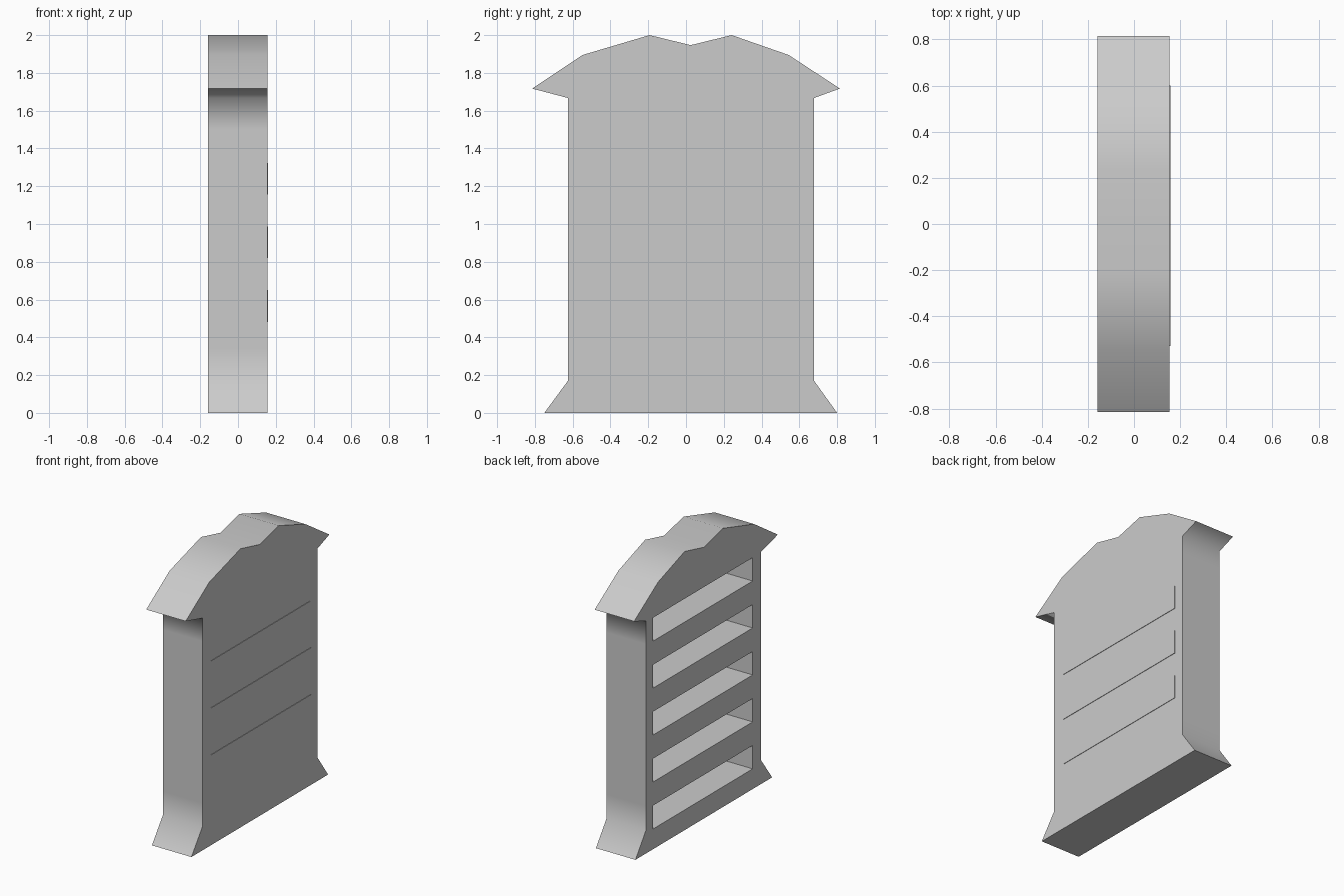
import bpy, bmesh
from mathutils import Vector

if "Cube" in bpy.data.objects:
    bpy.data.objects.remove(bpy.data.objects["Cube"])

X_OPEN, X_BACK, X_PANEL = -0.1585, 0.155, 0.1585
Y0, Y1 = -0.53, 0.60
SHELF_BOTTOMS = [0.145 + 0.337 * i for i in range(5)]
SHELF_H = 0.168


def make_object(name, bm):
    bmesh.ops.recalc_face_normals(bm, faces=bm.faces)
    mesh = bpy.data.meshes.new(name)
    bm.to_mesh(mesh)
    bm.free()
    obj = bpy.data.objects.new(name, mesh)
    bpy.context.collection.objects.link(obj)
    return obj


def add_box(bm, lo, hi):
    lo, hi = Vector(lo), Vector(hi)
    verts = bmesh.ops.create_cube(bm, size=1)["verts"]
    for v in verts:
        v.co = (lo + hi) / 2 + v.co * (hi - lo)


# Cabinet body: (y, z) outline with flared foot and peaked cornice, extruded in x
outline = [(-0.75, 0), (-0.625, 0.17), (-0.625, 0.34), (-0.625, 1.5),
           (-0.625, 1.667), (-0.815, 1.717), (-0.547, 1.895), (-0.193, 2.0),
           (0.025, 1.947), (0.242, 2.0), (0.543, 1.895), (0.815, 1.717),
           (0.678, 1.667), (0.678, 1.5), (0.678, 0.34), (0.678, 0.17), (0.80, 0)]
bm = bmesh.new()
face = bm.faces.new([bm.verts.new((X_OPEN, y, z)) for y, z in outline])
ext = bmesh.ops.extrude_face_region(bm, geom=[face])["geom"]
bmesh.ops.translate(bm, vec=(X_BACK - X_OPEN, 0, 0),
                    verts=[g for g in ext if isinstance(g, bmesh.types.BMVert)])
body = make_object("cabinet_body", bm)

# Five shelf recesses, open on the -x side
bm = bmesh.new()
for z in SHELF_BOTTOMS:
    add_box(bm, (X_OPEN - 0.1, Y0, z), (X_BACK - 0.002, Y1, z + SHELF_H))
cutter = make_object("shelf_cutter", bm)
cutter.hide_render = True

mod = body.modifiers.new("shelves", "BOOLEAN")
mod.operation = "DIFFERENCE"
mod.solver = "EXACT"
mod.object = cutter
bpy.context.view_layer.objects.active = body
body.select_set(True)
bpy.ops.object.modifier_apply(modifier=mod.name)
bpy.data.objects.remove(cutter)

# Soft bends along the sides, crisp rims
bpy.ops.object.shade_smooth_by_angle(angle=1.4)

# Thin panels standing proud of the back behind the middle three shelves
bm = bmesh.new()
for z in SHELF_BOTTOMS[1:4]:
    add_box(bm, (X_BACK - 0.001, Y0, z), (X_PANEL, Y1, z + SHELF_H))
make_object("back_panels", bm)
